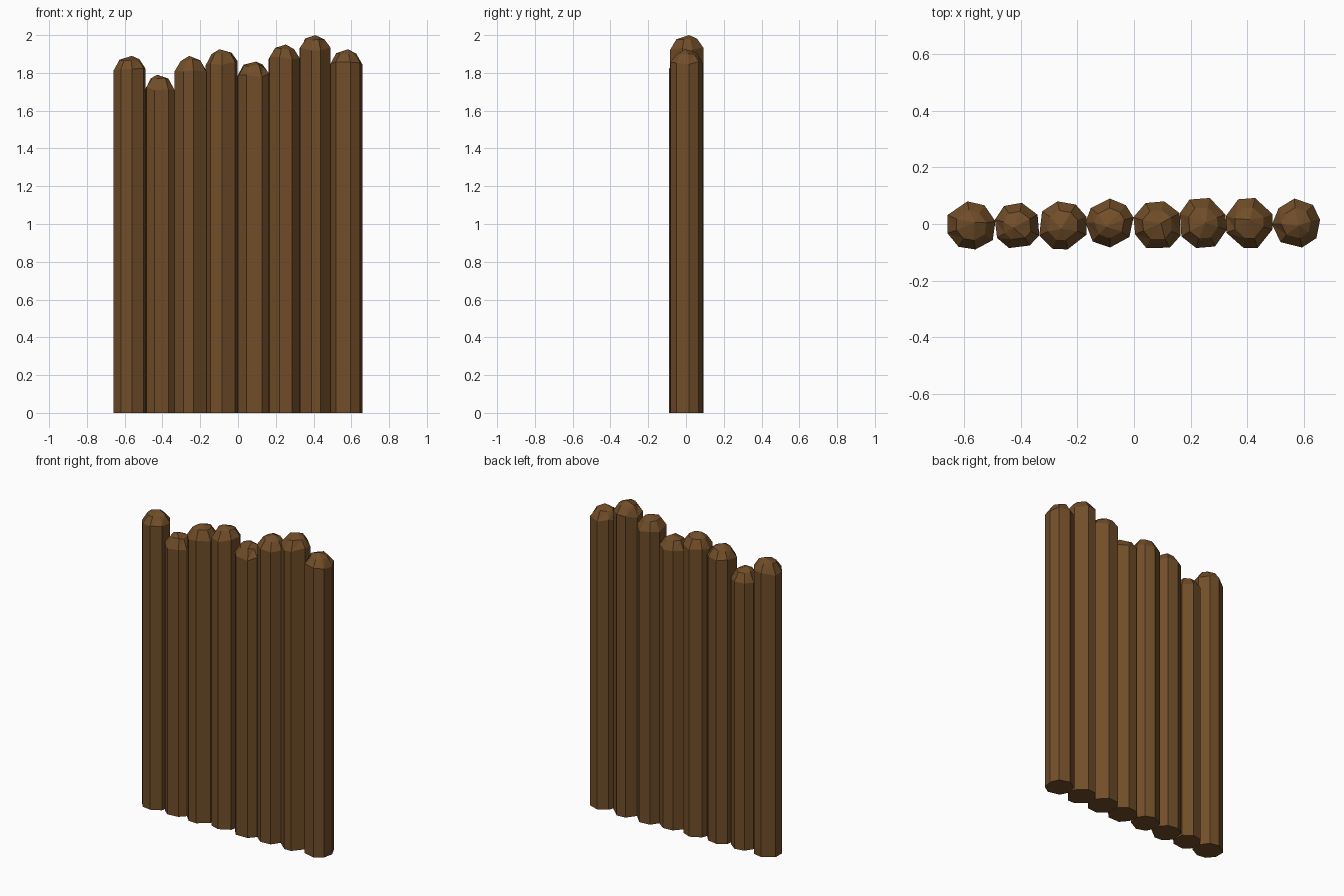
import bpy, bmesh, math, random

if "Cube" in bpy.data.objects:
    bpy.data.objects.remove(bpy.data.objects["Cube"])

random.seed(4)

wood = bpy.data.materials.new("brown wood")
wood.diffuse_color = (0.165, 0.075, 0.022, 1)
wood.use_nodes = True
wood.node_tree.nodes["Principled BSDF"].inputs["Base Color"].default_value = wood.diffuse_color

SIDES = 8


def fit(pts, x0, x1, y0, y1):
    """Stretch an irregular outline so that it fills the given box."""
    xs, ys = [p[0] for p in pts], [p[1] for p in pts]
    sx = (x1 - x0) / (max(xs) - min(xs))
    sy = (y1 - y0) / (max(ys) - min(ys))
    return [(x0 + (x - min(xs)) * sx, y0 + (y - min(ys)) * sy) for x, y in pts]


def log(name, x0, x1, y0, y1, top, turn):
    # irregular hewn outline
    pts = []
    for i in range(SIDES):
        a = turn + (i + random.uniform(-0.15, 0.15)) * math.tau / SIDES
        r = random.uniform(0.96, 1.03)
        pts.append((r * math.cos(a), r * math.sin(a)))
    pts = fit(pts, x0, x1, y0, y1)
    cx, cy = (x0 + x1) / 2, (y0 + y1) / 2

    bm = bmesh.new()
    # rings: foot, shoulder and chopped crown (scale, drop below tip, jitter)
    foot = [bm.verts.new((x, y, 0)) for x, y in pts]
    rings = [foot]
    for scale, drop, jit in ((1.0, 0.075, 0.012), (0.62, 0.022, 0.006)):
        rings.append([bm.verts.new((cx + (x - cx) * scale, cy + (y - cy) * scale,
                                    top - drop + random.uniform(-jit, jit)))
                      for x, y in pts])
    tip = bm.verts.new((cx + random.uniform(-0.015, 0.015),
                        cy + random.uniform(-0.015, 0.015), top))
    bm.faces.new(foot[::-1])
    for k, (lo, hi) in enumerate(zip(rings, rings[1:])):
        for i in range(SIDES):
            j = (i + 1) % SIDES
            if k == 0:
                bm.faces.new((lo[i], lo[j], hi[j], hi[i]))
            else:
                bm.faces.new((lo[i], lo[j], hi[j]))
                bm.faces.new((lo[i], hi[j], hi[i]))
    for i in range(SIDES):
        bm.faces.new((rings[-1][i], rings[-1][(i + 1) % SIDES], tip))
    bmesh.ops.recalc_face_normals(bm, faces=bm.faces)

    mesh = bpy.data.meshes.new(name)
    bm.to_mesh(mesh)
    bm.free()
    mesh.materials.append(wood)
    bpy.context.collection.objects.link(bpy.data.objects.new(name, mesh))


# row of upright logs: left, right, front, back, height, turn
LOGS = [
    (-0.660, -0.490, -0.090, 0.080, 1.890, 0.25),
    (-0.492, -0.335, -0.085, 0.075, 1.790, 0.50),
    (-0.335, -0.168, -0.090, 0.080, 1.890, 0.30),
    (-0.172, -0.002, -0.083, 0.090, 1.925, 0.10),
    (-0.002, 0.165, -0.085, 0.080, 1.860, 0.40),
    (0.162, 0.328, -0.085, 0.092, 1.950, 0.45),
    (0.325, 0.490, -0.085, 0.092, 2.000, 0.45),
    (0.488, 0.658, -0.083, 0.090, 1.925, 0.10),
]
for n, spec in enumerate(LOGS):
    log(f"palisade_log_{n + 1}", *spec)
